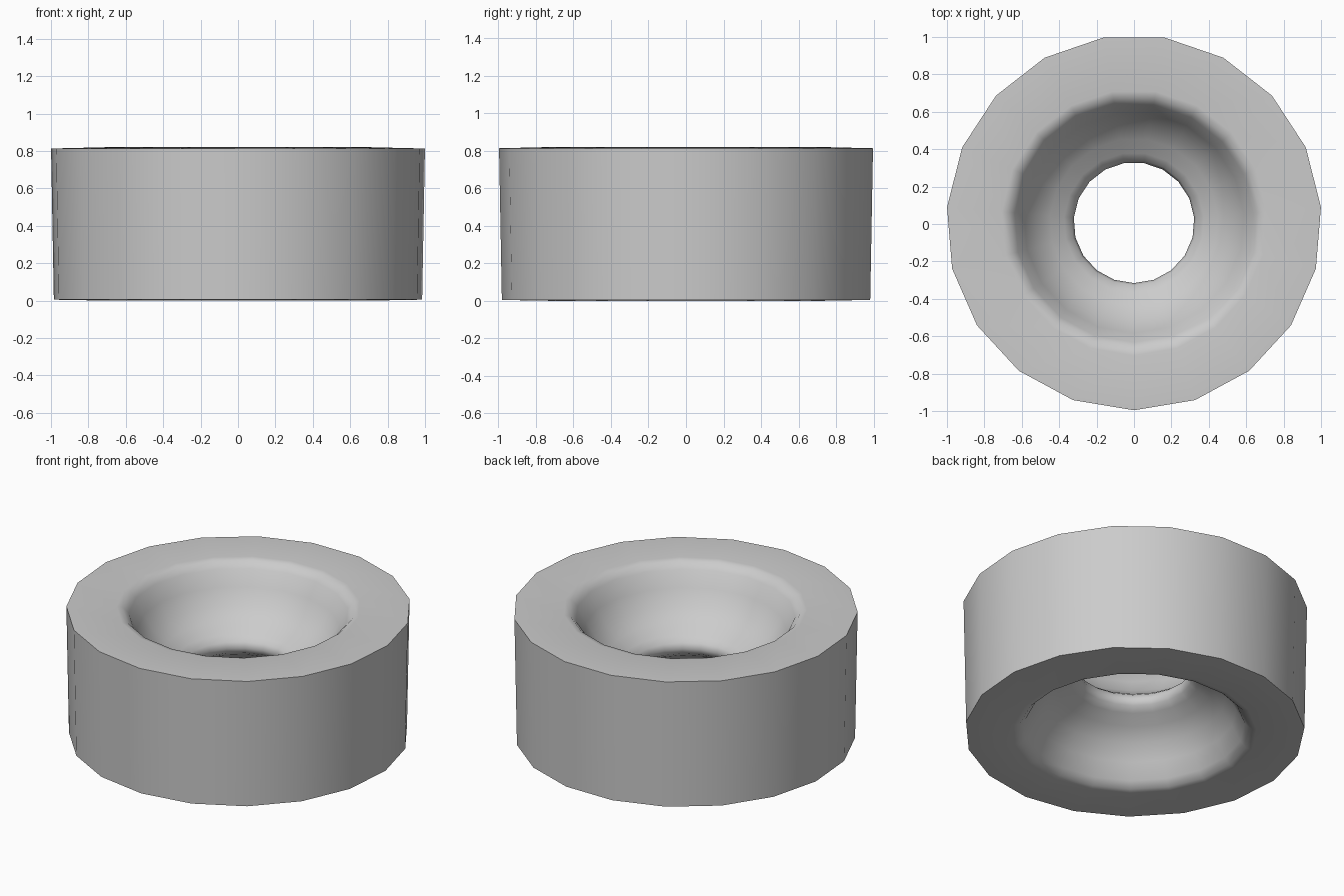
import bpy, bmesh, math

if "Cube" in bpy.data.objects:
    bpy.data.objects.remove(bpy.data.objects["Cube"])

SIDES = 19
H = 0.82

# Upper half of the cross-section (radius, z): outer rim, lip, bowl, neck
upper = [(1.003, 0.813), (0.71, H), (0.675, 0.812), (0.64, 0.775),
         (0.59, 0.68), (0.53, 0.585), (0.45, 0.52), (0.375, 0.475),
         (0.335, 0.445)]
neck = [(0.323, H / 2)]
# Lower half mirrors the upper one, with a slightly tapered outer wall
lower = [(r, H - z) for r, z in reversed(upper)]
lower[-1] = (0.988, 0.005)
profile = upper + neck + lower

# Revolve the closed profile with one corner facing the front
bm = bmesh.new()
rings = []
for i in range(SIDES):
    a = -math.pi / 2 + 2 * math.pi * i / SIDES
    rings.append([bm.verts.new((r * math.cos(a), r * math.sin(a) + 0.007, z))
                  for r, z in profile])
n = len(profile)
for i in range(SIDES):
    a, b = rings[i], rings[(i + 1) % SIDES]
    for j in range(n):
        k = (j + 1) % n
        bm.faces.new((a[j], b[j], b[k], a[k]))
bmesh.ops.recalc_face_normals(bm, faces=bm.faces[:])

mesh = bpy.data.meshes.new("flared_ring")
bm.to_mesh(mesh)
bm.free()
ring = bpy.data.objects.new("flared_ring", mesh)
bpy.context.collection.objects.link(ring)

# Smooth wall and bowl, crisp outer rims
bpy.context.view_layer.objects.active = ring
ring.select_set(True)
bpy.ops.object.shade_smooth_by_angle(angle=math.radians(45))
